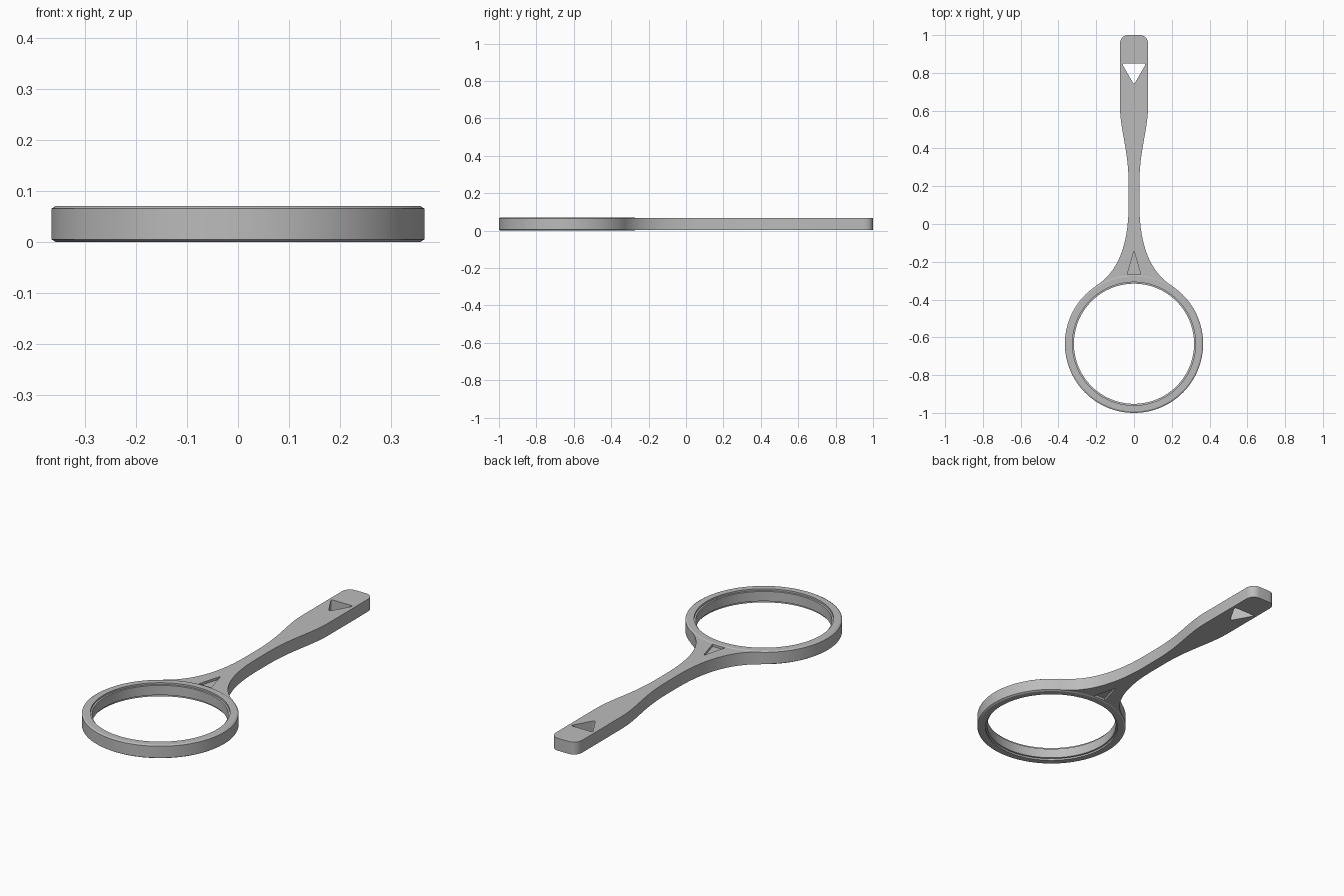
import bpy, bmesh, math
from mathutils import Vector
from mathutils.geometry import interpolate_bezier

if "Cube" in bpy.data.objects:
    bpy.data.objects.remove(bpy.data.objects["Cube"])

grey = bpy.data.materials.new("plain grey")
grey.use_nodes = True
colour = (0.5, 0.5, 0.5, 1)
grey.diffuse_color = colour
grey.node_tree.nodes["Principled BSDF"].inputs["Base Color"].default_value = colour

RING_Y, RING_R, TOP = -0.634, 0.366, 0.07


def finish(name, bm):
    bmesh.ops.recalc_face_normals(bm, faces=bm.faces)
    mesh = bpy.data.meshes.new(name)
    bm.to_mesh(mesh)
    bm.free()
    mesh.materials.append(grey)
    obj = bpy.data.objects.new(name, mesh)
    bpy.context.collection.objects.link(obj)
    return obj


def prism(name, outline, z0, z1):
    bm = bmesh.new()
    face = bm.faces.new([bm.verts.new((x, y, z0)) for x, y in outline])
    out = bmesh.ops.extrude_face_region(bm, geom=[face])
    moved = [v for v in out["geom"] if isinstance(v, bmesh.types.BMVert)]
    bmesh.ops.translate(bm, verts=moved, vec=(0, 0, z1 - z0))
    return finish(name, bm)


def bezier(*points, steps=20):
    a, b, c, d = (Vector(p) for p in points)
    return [tuple(p)[:2] for p in interpolate_bezier(a, b, c, d, steps)]


def rounded(corners, radius, steps=6):
    # Soften each corner of a polygon
    result = []
    for i, corner in enumerate(corners):
        c = Vector(corner)
        a = c + (Vector(corners[i - 1]) - c).normalized() * radius
        b = c + (Vector(corners[(i + 1) % len(corners)]) - c).normalized() * radius
        result += bezier(a, a.lerp(c, 0.6), b.lerp(c, 0.6), b, steps=steps)
    return result


def cut(target, cutter):
    mod = target.modifiers.new("cut", "BOOLEAN")
    mod.operation = "DIFFERENCE"
    mod.solver = "EXACT"
    mod.object = cutter
    cutter.hide_render = True
    cutter.hide_viewport = True
    cutter.display_type = "WIRE"


def smooth(obj):
    bpy.ops.object.select_all(action="DESELECT")
    obj.select_set(True)
    bpy.context.view_layer.objects.active = obj
    bpy.ops.object.shade_smooth_by_angle(angle=math.radians(25))


# Ring with chamfered rim and a stepped inner lip
half = [(0.318, 0.06), (0.326, 0.061), (0.326, TOP), (0.358, TOP), (RING_R, 0.065)]
profile = half + [(r, TOP - z) for r, z in reversed(half)]
bm = bmesh.new()
loop = [bm.verts.new((r, 0, z)) for r, z in profile]
edges = [bm.edges.new((v, loop[i - 1])) for i, v in enumerate(loop)]
bmesh.ops.spin(bm, geom=loop + edges, axis=(0, 0, 1), cent=(0, 0, 0),
               angle=math.tau, steps=128, use_merge=True)
bmesh.ops.remove_doubles(bm, verts=bm.verts, dist=0.0001)
bmesh.ops.translate(bm, verts=bm.verts, vec=(0, RING_Y, 0))
ring = finish("ring", bm)

# Handle flaring into the ring at its root and widening into the grip
side = bezier((0.2, -0.327), (0.12, -0.275), (0.03, -0.17), (0.028, 0.1))
side += bezier((0.028, 0.2), (0.028, 0.4), (0.075, 0.49), (0.075, 0.64))
side += bezier((0.075, 0.95), (0.075, 0.98), (0.058, 1), (0.03, 1), steps=10)
root = []
for i in range(17):
    angle = math.radians(122 - 4 * i)
    root.append((0.345 * math.cos(angle), RING_Y + 0.345 * math.sin(angle)))
outline = root + side + [(-x, y) for x, y in reversed(side)]
handle = prism("handle", outline, 0.003, TOP - 0.003)

# Hanging hole near the end of the grip
hole = prism("hanging_hole_cutter",
             rounded([(-0.064, 0.85), (0, 0.738), (0.064, 0.85)], 0.014), -0.1, 0.2)
cut(handle, hole)

# Shallow triangular recess at the root, on both faces
triangle = [(-0.036, -0.268), (0.036, -0.268), (0, -0.142)]
for name, z0, z1 in (("upper_recess_cutter", TOP - 0.015, 0.1),
                     ("lower_recess_cutter", -0.03, 0.015)):
    cut(handle, prism(name, triangle, z0, z1))

for part in (ring, handle):
    smooth(part)
